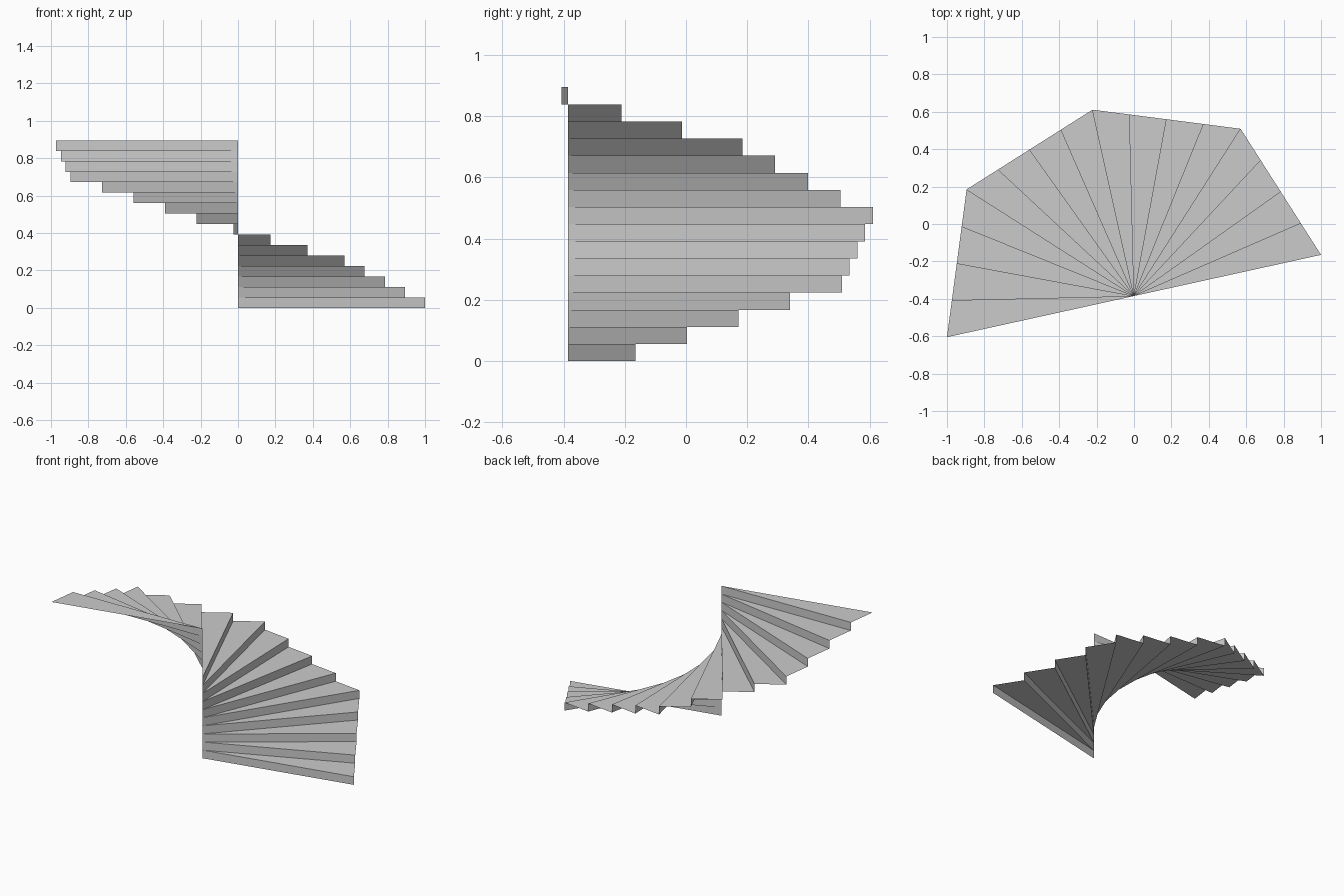
import bpy, bmesh
from mathutils import Vector

if "Cube" in bpy.data.objects:
    bpy.data.objects.remove(bpy.data.objects["Cube"])

# Winding stair: thin zigzag sheet of risers and treads fanning from one corner
corners = [Vector(p) for p in [(1.0, -0.165), (0.57, 0.509), (-0.222, 0.611),
                               (-0.895, 0.185), (-1.0, -0.605)]]
apex = Vector((0.0, -0.385))
per_side = 4
rise = 0.895 / 16

# Outer ends of the risers, evenly spaced along each wall side
outer = [a.lerp(b, k / per_side) for a, b in zip(corners, corners[1:])
         for k in range(per_side)] + [corners[-1]]

bm = bmesh.new()


def face(*pts):
    bm.faces.new([bm.verts.new((p.x, p.y, z)) for p, z in pts])


for i, (p, q) in enumerate(zip(outer, outer[1:])):
    low, high = i * rise, (i + 1) * rise
    face((apex, low), (p, low), (p, high), (apex, high))  # riser
    face((apex, high), (p, high), (q, high))              # tread

bmesh.ops.remove_doubles(bm, verts=bm.verts, dist=0.0001)
mesh = bpy.data.meshes.new("winding_stair")
bm.to_mesh(mesh)
bm.free()
bpy.context.collection.objects.link(bpy.data.objects.new("winding_stair", mesh))
